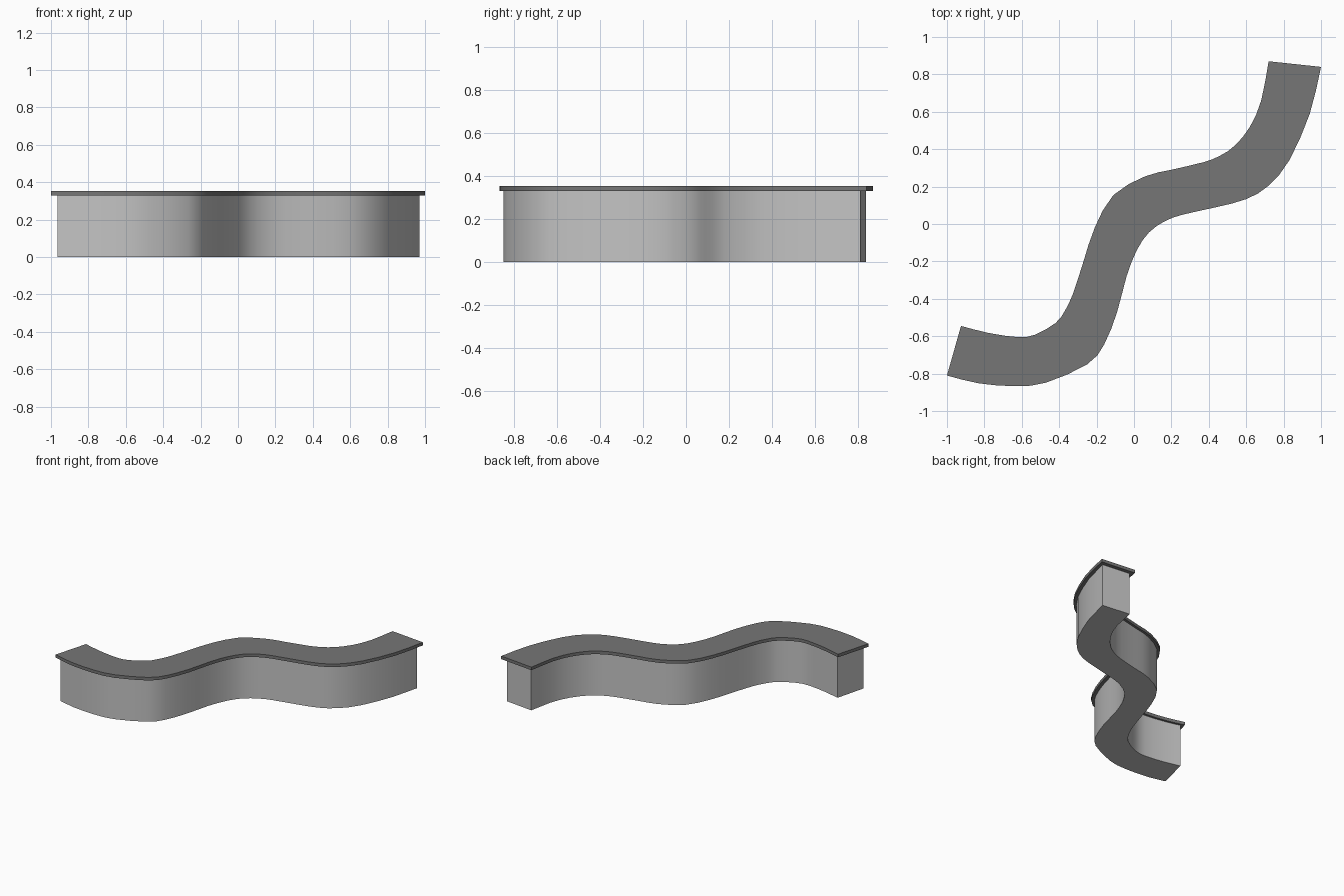
import bpy
import bmesh
import math
from mathutils import Vector

cube = bpy.data.objects.get("Cube")
if cube:
    bpy.data.objects.remove(cube, do_unlink=True)


def make_material(name, value):
    mat = bpy.data.materials.new(name)
    mat.use_nodes = True
    colour = (value, value, value, 1)
    mat.diffuse_color = colour
    mat.node_tree.nodes["Principled BSDF"].inputs["Base Color"].default_value = colour
    return mat


light_grey = make_material("light grey", 0.55)
dark_grey = make_material("dark grey", 0.18)

# Stations along the winding path: left edge point, then right edge point
STATIONS = [
    (-.925, -.545, -1, -.81), (-.78, -.582, -.83, -.852),
    (-.62, -.605, -.63, -.867), (-.53, -.592, -.47, -.848),
    (-.42, -.53, -.25, -.75), (-.37, -.465, -.16, -.645),
    (-.325, -.37, -.09, -.47), (-.27, -.2, -.04, -.28),
    (-.21, -.02, .015, -.14), (-.11, .155, .08, -.045),
    (.06, .255, .165, .015), (.2, .29, .26, .05),
    (.37, .33, .44, .09), (.46, .365, .6, .133),
    (.54, .42, .72, .205), (.62, .52, .83, .34),
    (.68, .66, .94, .59), (.72, .87, 1, .84),
]


def smooth_path(points, steps):
    """Catmull-Rom interpolation through the points."""
    pts = [2 * points[0] - points[1]] + points + [2 * points[-1] - points[-2]]
    path = []
    for a, b, c, d in zip(pts, pts[1:], pts[2:], pts[3:]):
        for i in range(steps):
            t = i / steps
            path.append(b + (c - a) * t / 2
                        + (2 * a - 5 * b + 4 * c - d) * t * t / 2
                        + (3 * b - a - 3 * c + d) * t ** 3 / 2)
    return path + [points[-1]]


def inset_edges(left, right, side, end):
    """Pull both edges inwards, and both ends back along the path."""
    pairs = []
    last = len(left) - 1
    for i, (l, r) in enumerate(zip(left, right)):
        n = (l - r).normalized()
        shift = Vector((n.x * side.x, n.y * side.y))
        along = Vector((n.y, -n.x)) * end * ((i == 0) - (i == last))
        pairs.append((l - shift + along, r + shift + along))
    return pairs


def build_ribbon(name, pairs, bottom, top, mat):
    """Sweep a rectangular section along the paired edges."""
    bm = bmesh.new()
    rings = []
    for l, r in pairs:
        corners = ((l, bottom), (r, bottom), (r, top), (l, top))
        rings.append([bm.verts.new((p.x, p.y, z)) for p, z in corners])
    for a, b in zip(rings, rings[1:]):
        for k in range(4):
            j = (k + 1) % 4
            bm.faces.new((a[k], a[j], b[j], b[k]))
    bm.faces.new(rings[0])
    bm.faces.new(rings[-1])
    bmesh.ops.recalc_face_normals(bm, faces=bm.faces)
    mesh = bpy.data.meshes.new(name)
    bm.to_mesh(mesh)
    bm.free()
    mesh.materials.append(mat)
    obj = bpy.data.objects.new(name, mesh)
    bpy.context.collection.objects.link(obj)
    bpy.ops.object.select_all(action="DESELECT")
    obj.select_set(True)
    bpy.context.view_layer.objects.active = obj
    bpy.ops.object.shade_smooth_by_angle(angle=math.radians(30))
    return obj


left_edge = smooth_path([Vector(s[:2]) for s in STATIONS], 2)
right_edge = smooth_path([Vector(s[2:]) for s in STATIONS], 2)

# Solid base, set in slightly under the top slab
SLAB_BOTTOM, SLAB_TOP = 0.33, 0.354
base = inset_edges(left_edge, right_edge, Vector((.027, .017)), .03)
build_ribbon("bench_base", base, 0, SLAB_BOTTOM, light_grey)

# Overhanging top slab
build_ribbon("bench_top", list(zip(left_edge, right_edge)), SLAB_BOTTOM, SLAB_TOP, dark_grey)
